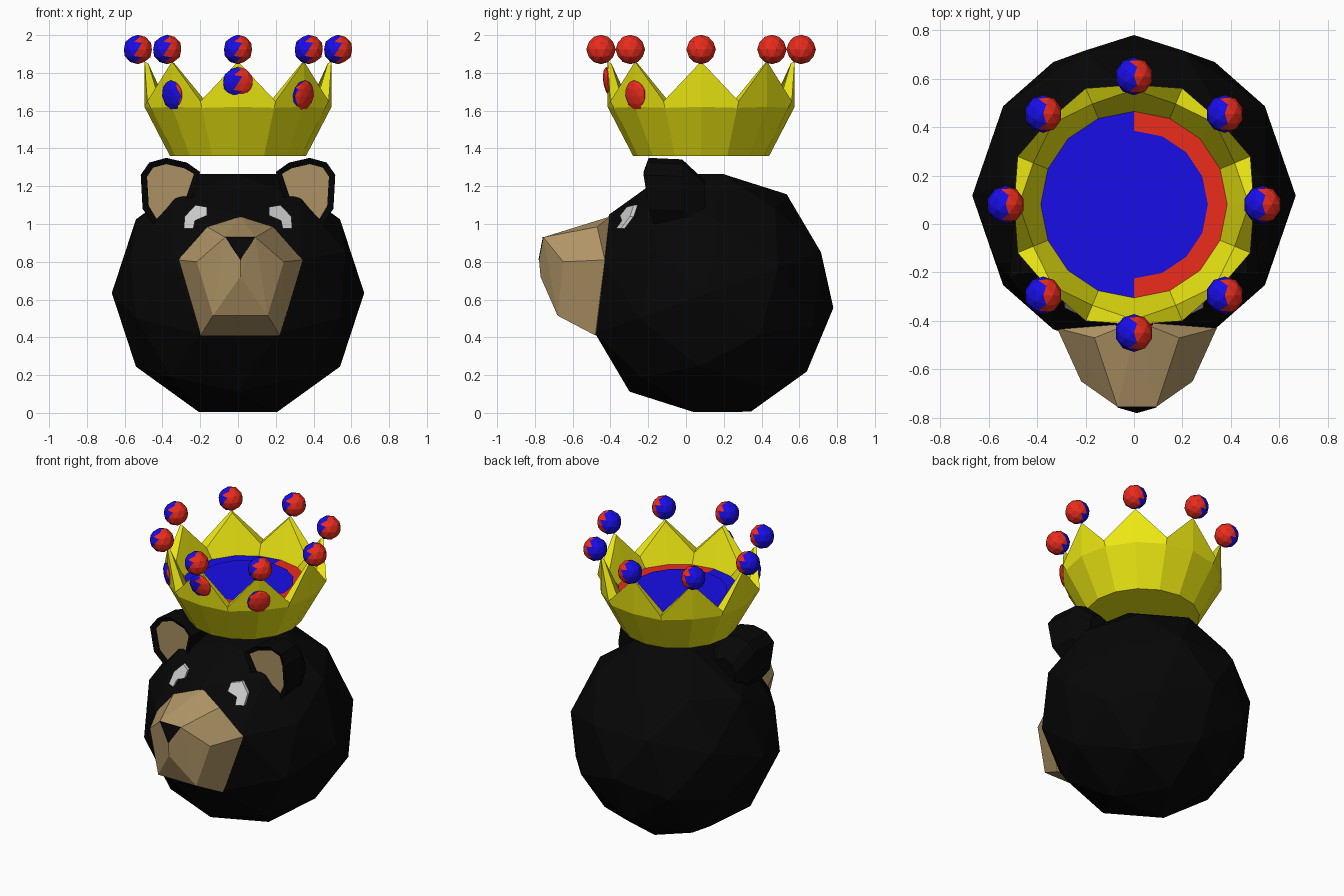
import bpy, bmesh
from math import sin, cos, pi, radians
from mathutils import Vector, Matrix
from mathutils.bvhtree import BVHTree

if "Cube" in bpy.data.objects:
    bpy.data.objects.remove(bpy.data.objects["Cube"])


def mat(name, *rgb):
    m = bpy.data.materials.new(name)
    m.diffuse_color = (*rgb, 1)
    m.use_nodes = True
    m.node_tree.nodes["Principled BSDF"].inputs["Base Color"].default_value = m.diffuse_color
    return m


BLACK = mat("black", 0.002, 0.002, 0.002)
TAN = mat("tan", 0.45, 0.31, 0.14)
GOLD = mat("gold", 0.84, 0.8, 0.006)
RED = mat("red", 0.83, 0.025, 0.012)
BLUE = mat("blue", 0.009, 0.004, 0.8)


def finish(bm, name, *mats, fix=True):
    if fix:
        bmesh.ops.recalc_face_normals(bm, faces=bm.faces)
    me = bpy.data.meshes.new(name)
    bm.to_mesh(me)
    bm.free()
    for m in mats:
        me.materials.append(m)
    ob = bpy.data.objects.new(name, me)
    bpy.context.collection.objects.link(ob)
    return ob


# Head: faceted ball turned so its symmetry plane is x = 0
bm = bmesh.new()
turn = (Matrix.Translation((0, 0.117, 0.635)) @ Matrix.Rotation(radians(83.2), 4, 'X')
        @ Matrix.Rotation(radians(90), 4, 'Z'))
bmesh.ops.create_icosphere(bm, subdivisions=2, radius=0.668, matrix=turn)
head_tree = BVHTree.FromBMesh(bm)
finish(bm, "head", BLACK)

# Snout: convex faceted block
bm = bmesh.new()
half = [(.175, -.47, .985), (.33, -.43, .81), (.21, -.48, .41),
        (.08, -.755, .93), (.23, -.65, .8), (.145, -.68, .515)]
middle = [(0, -.40, 1.04), (0, -.778, .81), (0, -.77, .72), (0, -.3, .7)]
cx = 0.012
for x, y, z in half:
    for s in (-1, 1):
        bm.verts.new((cx + s * x, y, z))
for x, y, z in middle:
    bm.verts.new((cx + x, y, z))
bmesh.ops.convex_hull(bm, input=bm.verts)
finish(bm, "snout", TAN)

# Nose: thin dark triangle on the snout tip
bm = bmesh.new()
tri = [bm.verts.new(p) for p in ((cx - .08, -.758, .932), (cx + .08, -.758, .932), (cx, -.781, .81))]
tri_face = bm.faces.new(tri)
ext = bmesh.ops.extrude_face_region(bm, geom=[tri_face])
bmesh.ops.translate(bm, vec=(0, .02, -.005),
                    verts=[g for g in ext["geom"] if isinstance(g, bmesh.types.BMVert)])
finish(bm, "nose", BLACK)

# Ears: rounded plates tapering back into the head, with a recessed inner face
ear = [(.20, 1.275), (.27, 1.325), (.38, 1.35), (.47, 1.325), (.515, 1.26), (.505, 1.08), (.42, .96), (.27, 1.05)]
for s, side in ((-1, "left"), (1, "right")):
    bm = bmesh.new()
    front = [bm.verts.new((s * x, -.225 + .4 * max(0, z - 1.28) + .3 * max(0, 1.18 - z), z)) for x, z in ear]
    rings = [front]
    for y, k, drop in ((-.02, .92, .008), (.10, .6, .12)):
        rings.append([bm.verts.new((s * (.34 + (x - .34) * k), y, z - drop)) for x, z in ear])
    n = len(ear)
    face = bm.faces.new(front)
    bm.faces.new(rings[-1][::-1])
    for a, b in zip(rings, rings[1:]):
        for i in range(n):
            j = (i + 1) % n
            bm.faces.new((a[i], b[i], b[j], a[j]))
    bmesh.ops.recalc_face_normals(bm, faces=bm.faces)
    bmesh.ops.inset_region(bm, faces=[face], thickness=.035, depth=-.02)
    face.material_index = 1
    finish(bm, side + "_ear", BLACK, TAN)

# Eye glints: hooked patches laid on the head surface
glint = [(.165, 1.09), (.225, 1.1), (.282, 1.04), (.287, .975), (.237, .975), (.228, 1.018), (.165, 1.045)]
strips = [(0, 1, 5, 6), (1, 2, 5), (2, 3, 4, 5)]
for s, side in ((-1, "left"), (1, "right")):
    bm = bmesh.new()
    vs = []
    for x, z in glint:
        hit = head_tree.ray_cast(Vector((s * x, -2, z)), Vector((0, 1, 0)))[0]
        vs.append(bm.verts.new((s * x, hit.y - .02, z)))
    for f in strips:
        bm.faces.new([vs[i] for i in f])
    bmesh.ops.recalc_face_normals(bm, faces=bm.faces)
    ext = bmesh.ops.extrude_face_region(bm, geom=bm.faces[:])
    bmesh.ops.translate(bm, vec=(0, .03, 0),
                        verts=[g for g in ext["geom"] if isinstance(g, bmesh.types.BMVert)])
    finish(bm, side + "_eye_glint")

# Crown: 16-sided flared band with eight points
CY = 0.08
bm = bmesh.new()
# each ring: (radius, z) at a point, (radius, z) at a valley
profile = [((.36, 1.36), (.36, 1.36)), ((.495, 1.62), (.5, 1.615)),
           ((.495, 1.86), (.52, 1.65)), ((.475, 1.85), (.45, 1.65)),
           ((.385, 1.59), (.385, 1.59))]
rings = []
for pair in profile:
    ring = []
    for i in range(16):
        r, z = pair[i % 2]
        a = i * pi / 8
        ring.append(bm.verts.new((r * cos(a), CY + r * sin(a), z)))
    rings.append(ring)
for lo, hi in zip(rings, rings[1:]):
    for i in range(16):
        j = (i + 1) % 16
        bm.faces.new((lo[i], lo[j], hi[j], hi[i]))
bm.faces.new(rings[0][::-1])
bm.faces.new(rings[-1])
finish(bm, "crown", GOLD)


# Cap inside the crown: two-tone disc with a smaller disc on top
def disc(name, r, z, two_tone):
    bm = bmesh.new()
    bmesh.ops.create_circle(bm, cap_ends=True, cap_tris=True, segments=16, radius=r,
                            matrix=Matrix.Translation((0, CY, z)))
    for f in bm.faces:
        f.normal_update()
        if f.normal.z < 0:
            f.normal_flip()
        f.material_index = int(two_tone and f.calc_center_median().x > 0)
    finish(bm, name, BLUE, RED, fix=False)


disc("cap_outer", .385, 1.596, True)
disc("cap_inner", .305, 1.602, False)


# Balls and gems: faceted, blue on the left and red on the right
def jewel(name, matrix, r):
    bm = bmesh.new()
    bmesh.ops.create_icosphere(bm, subdivisions=2, radius=r, matrix=matrix)
    for f in bm.faces:
        f.normal_update()
        f.material_index = int(f.normal.x > 0)
    finish(bm, name, BLUE, RED)


for i in range(8):
    a = i * pi / 4
    jewel("crown_ball", Matrix.Translation((.53 * cos(a), CY + .53 * sin(a), 1.924)), .078)

for deg, z, w in ((-45, 1.68, .075), (0, 1.75, .082), (45, 1.68, .075)):
    a = radians(deg)
    place = (Matrix.Translation((.488 * sin(a), CY - .488 * cos(a), z))
             @ Matrix.Rotation(a, 4, 'Z') @ Matrix.Rotation(radians(10), 4, 'X')
             @ Matrix.Diagonal((w, .03, .082, 1)))
    jewel("crown_gem", place, 1)
